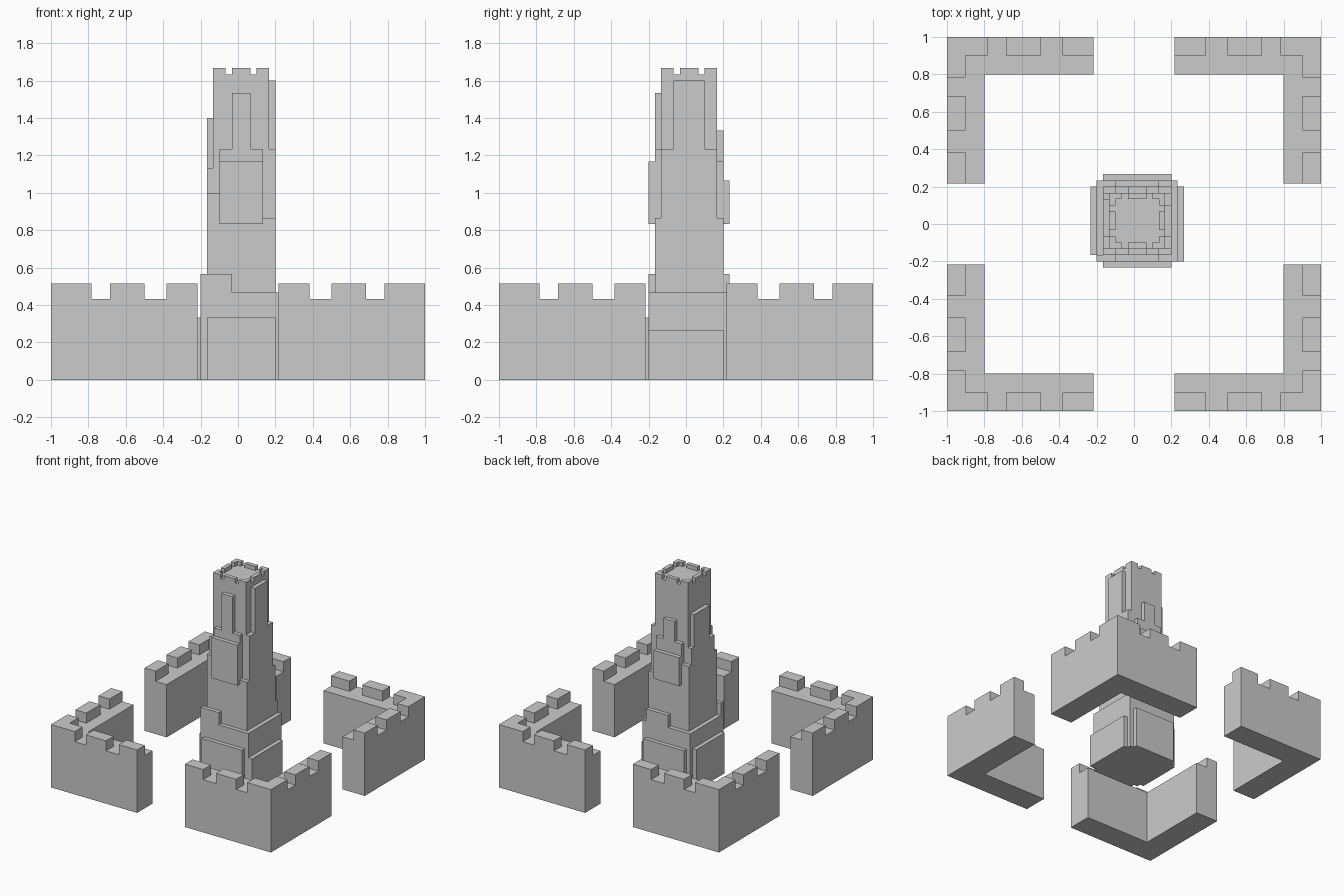
import bpy, bmesh, math

if "Cube" in bpy.data.objects:
    bpy.data.objects.remove(bpy.data.objects["Cube"])

U = 1 / 60  # walls are drawn on a 1/60 grid, the tower on a 1/30 grid


def solid(name, boxes, scale):
    """Join boxes (x0,x1,y0,y1,z0,z1) into one shell, keeping only exposed faces."""
    cuts = [sorted({v for b in boxes for v in b[2 * a:2 * a + 2]}) for a in range(3)]
    filled = set()
    for b in boxes:
        r = [range(cuts[a].index(b[2 * a]), cuts[a].index(b[2 * a + 1])) for a in range(3)]
        filled |= {(i, j, k) for i in r[0] for j in r[1] for k in r[2]}
    bm = bmesh.new()
    verts = {}

    def vert(c):
        if c not in verts:
            verts[c] = bm.verts.new([cuts[a][c[a]] * scale for a in range(3)])
        return verts[c]

    for cell in sorted(filled):
        for a in range(3):
            for side in (0, 1):
                near = list(cell)
                near[a] += 2 * side - 1
                if tuple(near) in filled:
                    continue
                ring = []
                for du, dv in ((0, 0), (1, 0), (1, 1), (0, 1)):
                    c = list(cell)
                    c[a] += side
                    c[(a + 1) % 3] += du
                    c[(a + 2) % 3] += dv
                    ring.append(vert(tuple(c)))
                bm.faces.new(ring if side else ring[::-1])
    bmesh.ops.dissolve_limit(bm, angle_limit=math.radians(1), verts=bm.verts[:], edges=bm.edges[:])
    mesh = bpy.data.meshes.new(name)
    bm.to_mesh(mesh)
    bm.free()
    ob = bpy.data.objects.new(name, mesh)
    bpy.context.collection.objects.link(ob)
    return ob


# Corner walls: L plan with merlons along the outer edge, mirrored to four corners
quarter = [(13, 60, 48, 60, 0, 26), (48, 60, 13, 60, 0, 26)]
for a, b in ((13, 23), (30, 41), (47, 60)):
    quarter += [(a, b, 54, 60, 26, 31), (54, 60, a, b, 26, 31)]


def flip(a, b, s):
    return (a, b) if s > 0 else (-b, -a)


for sx, xn in ((-1, "left"), (1, "right")):
    for sy, yn in ((-1, "front"), (1, "back")):
        boxes = [flip(b[0], b[1], sx) + flip(b[2], b[3], sy) + b[4:] for b in quarter]
        solid(f"corner_wall_{yn}_{xn}", boxes, U)

# Tower shaft and its crenellated crown
tower = [(-4, 5, -4, 5, 0, 49)]
for a, b in ((-4, -2), (-1, 2), (3, 5)):
    for c, d in ((-4, -3), (4, 5)):
        tower += [(a, b, c, d, 49, 50), (c, d, a, b, 49, 50)]

# Stepped cladding: front, back, left, right
tower += [
    (-5, -3, -5, -4, 0, 30), (-3, 4, -5, -4, 0, 37), (-1, 2, -5, -4, 37, 46), (4, 6, -5, -4, 0, 26),
    (-5, -3, 5, 6, 0, 30), (-3, 4, 5, 6, 0, 35), (-1, 2, 5, 6, 35, 40), (4, 6, 5, 6, 0, 26),
    (-5, -4, -4, 5, 0, 34), (-5, -4, -2, 4, 34, 42),
    (5, 6, -4, 5, 0, 37), (5, 6, -2, 3, 37, 48),
]

# Raised panels halfway up the front and back
tower += [(-3, 4, -6, -5, 25, 35), (-3, 4, 6, 7, 25, 32)]

# Plinth with its two raised ends
tower += [(-6, 7, -6, 7, 0, 14), (-6, -1, -6, -5, 14, 17), (0, 6, 6, 7, 14, 17)]

# Outer base slabs
tower += [
    (-5, 6, -7, -6, 0, 10), (-5, 6, 7, 8, 0, 10),
    (-7, -6, -5, 6, 0, 10), (7, 8, -6, 6, 0, 8),
]
solid("tower", tower, 2 * U)
